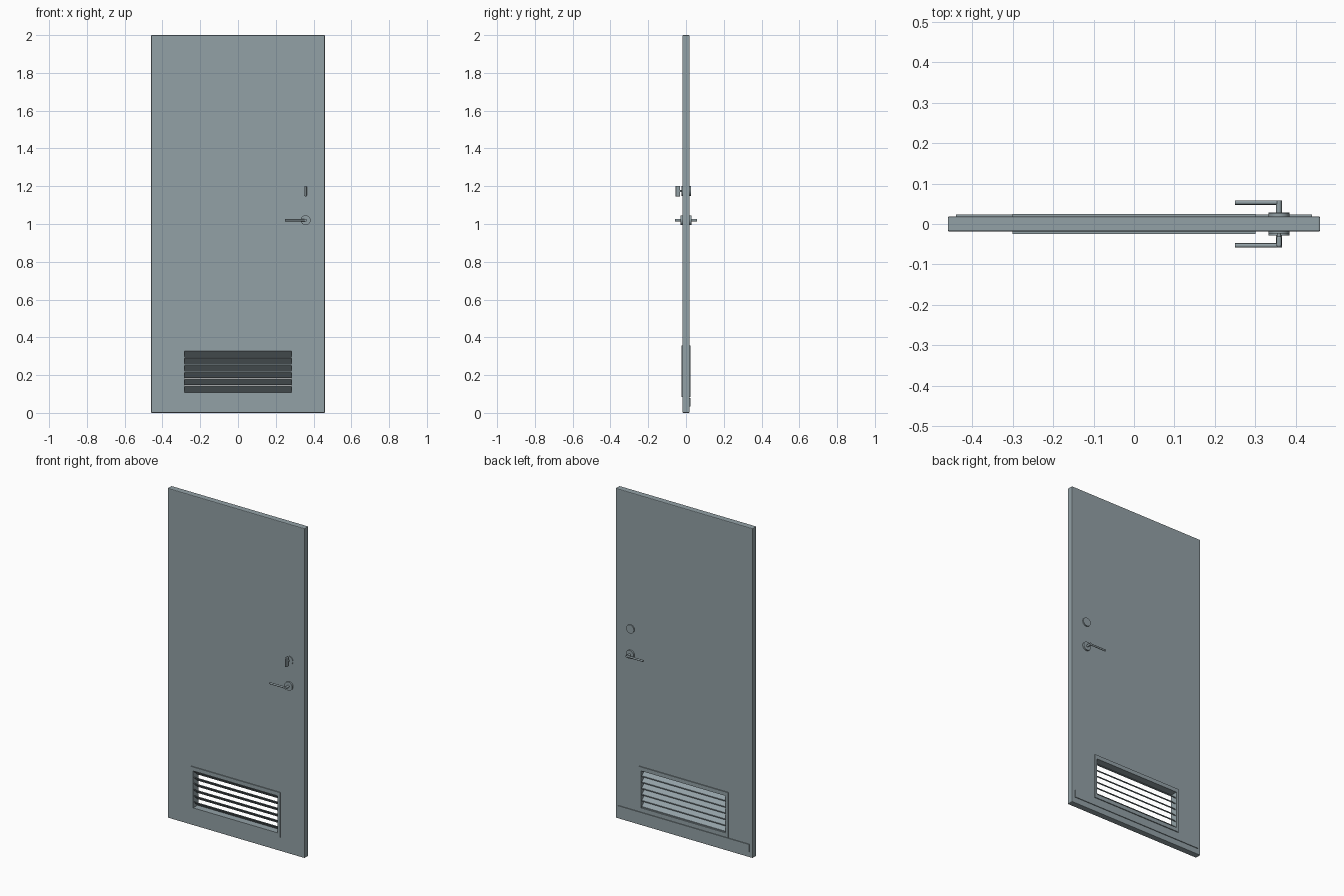
import bpy, math
from mathutils import Matrix

if "Cube" in bpy.data.objects:
    bpy.data.objects.remove(bpy.data.objects["Cube"])

grey = bpy.data.materials.new("grey_paint")
grey.diffuse_color = (0.29, 0.355, 0.38, 1)
grey.use_nodes = True
grey.node_tree.nodes["Principled BSDF"].inputs["Base Color"].default_value = grey.diffuse_color


def finish(o, name, bevel=0, segs=2, smooth=False):
    o.name = name
    o.data.materials.append(grey)
    if bevel:
        m = o.modifiers.new("bevel", 'BEVEL')
        m.width, m.segments = bevel, segs
    if smooth:
        bpy.ops.object.shade_smooth_by_angle(angle=math.radians(35))
    return o


def box(name, x, y, z, bevel=0, segs=2):
    bpy.ops.mesh.primitive_cube_add(size=1)
    o = bpy.context.object
    size = [b - a for a, b in (x, y, z)]
    mid = [(a + b) / 2 for a, b in (x, y, z)]
    o.data.transform(Matrix.Translation(mid) @ Matrix.Diagonal((*size, 1)))
    return finish(o, name, bevel, segs)


def rod(name, r, start, length, axis='y', verts=32):
    bpy.ops.mesh.primitive_cylinder_add(radius=r, depth=abs(length), vertices=verts)
    o = bpy.context.object
    rot = Matrix.Rotation(math.pi / 2, 4, 'X' if axis == 'y' else 'Y')
    mid = list(start)
    mid['xyz'.index(axis)] += length / 2
    o.data.transform(Matrix.Translation(mid) @ rot)
    return finish(o, name, smooth=True)


def extrude_x(name, outline, x0, x1):
    # prism along x from a (y, z) outline
    n = len(outline)
    verts = [(x, y, z) for x in (x0, x1) for y, z in outline]
    faces = [tuple(range(n))[::-1], tuple(range(n, 2 * n))]
    faces += [(i, (i + 1) % n, n + (i + 1) % n, n + i) for i in range(n)]
    me = bpy.data.meshes.new(name)
    me.from_pydata(verts, [], faces)
    o = bpy.data.objects.new(name, me)
    bpy.context.collection.objects.link(o)
    return finish(o, name)


# Door leaf with a vent opening
T = 0.019
IX, Z0, Z1 = 0.284, 0.109, 0.333
door = box("door_leaf", (-0.46, 0.46), (-T, T), (0, 2), 0.004)
cutter = box("vent_cutter", (-IX, IX), (-0.1, 0.1), (Z0, Z1))
cutter.hide_render = True
cut = door.modifiers.new("vent", 'BOOLEAN')
cut.object, cut.operation, cut.solver = cutter, 'DIFFERENCE', 'EXACT'
bpy.context.view_layer.objects.active = door
for m in list(door.modifiers):
    bpy.ops.object.modifier_apply(modifier=m.name)
bpy.data.objects.remove(cutter)

# Vent frames on both faces
for side, s in (("front", -1), ("back", 1)):
    y = sorted((s * T, s * 0.0245))
    for end, a, b in (("left", -0.3, -IX), ("right", IX, 0.3)):
        box(f"vent_frame_{side}_{end}", (a, b), y, (0.085, 0.357))
    for end, a, b in (("bottom", 0.085, Z0), ("top", Z1, 0.357)):
        box(f"vent_frame_{side}_{end}", (-IX, IX), y, (a, b))

# Sloping slats, high at the front and low at the back
pitch = (Z1 - Z0) / 6
for i in range(6):
    z = Z0 + i * pitch
    extrude_x(f"vent_slat_{i + 1}",
              [(-0.018, z + 0.031), (0.018, z), (0.018, z + 0.006), (-0.018, z + 0.037)],
              -IX, IX)

# Bottom strip on the back face
box("bottom_strip", (-0.44, 0.44), (T, 0.0235), (0.035, 0.08))

# Lever handles on both faces
HX, HZ = 0.358, 1.02
for side, s in (("front", -1), ("back", 1)):
    rod(f"handle_rose_{side}", 0.026, (HX, s * T, HZ), s * 0.0095)
    rod(f"handle_neck_{side}", 0.007, (HX, s * 0.028, HZ), s * 0.0305, verts=20)
    rod(f"handle_lever_{side}", 0.0055, (HX + 0.004, s * 0.053, HZ), -0.112, 'x', 20)

# Lock: thumb turn at the front, round cylinder at the back
LZ = 1.174
rod("lock_plate_front", 0.026, (HX, -T, LZ), -0.004)
rod("thumb_turn_stem", 0.005, (HX, -T, LZ), -0.014, verts=16)
box("thumb_turn", (HX - 0.006, HX + 0.006), (-0.056, -0.031), (1.146, 1.202), 0.004, 3)
rod("lock_plate_back", 0.026, (HX, T, LZ), 0.007)
